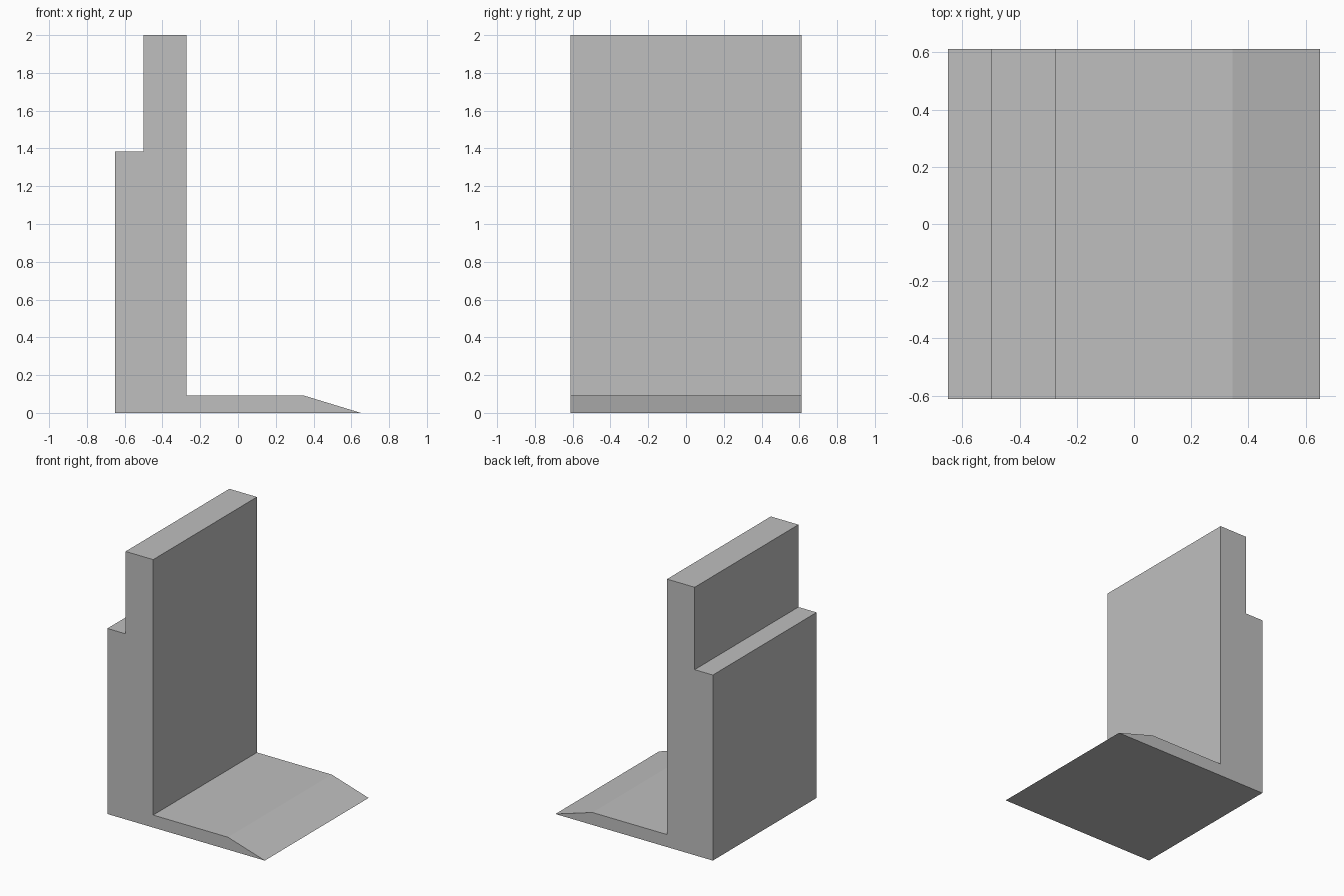
import bpy
import bmesh

if "Cube" in bpy.data.objects:
    bpy.data.objects.remove(bpy.data.objects["Cube"])

# Side profile (x, z): stepped upright wall with a bevelled foot plate
PROFILE = [(-0.65, 0.0), (0.65, 0.0), (0.345, 0.093), (-0.272, 0.093),
           (-0.272, 2.0), (-0.50, 2.0), (-0.50, 1.385), (-0.65, 1.385)]
HALF_WIDTH = 0.612

grey = bpy.data.materials.new("light_grey")
grey.diffuse_color = (0.52, 0.52, 0.52, 1.0)
grey.use_nodes = True
grey.node_tree.nodes["Principled BSDF"].inputs["Base Color"].default_value = grey.diffuse_color


def extrude_profile(name, profile, half_width, material):
    """Extrude an x-z outline along y, centred on y = 0."""
    bm = bmesh.new()
    face = bm.faces.new([bm.verts.new((x, -half_width, z)) for x, z in profile])
    result = bmesh.ops.extrude_face_region(bm, geom=[face], use_keep_orig=True)
    moved = [v for v in result["geom"] if isinstance(v, bmesh.types.BMVert)]
    bmesh.ops.translate(bm, verts=moved, vec=(0, 2 * half_width, 0))
    bmesh.ops.recalc_face_normals(bm, faces=bm.faces)
    mesh = bpy.data.meshes.new(name)
    bm.to_mesh(mesh)
    bm.free()
    mesh.materials.append(material)
    obj = bpy.data.objects.new(name, mesh)
    bpy.context.collection.objects.link(obj)
    return obj


# Stepped bracket
extrude_profile("stepped_bracket", PROFILE, HALF_WIDTH, grey)
